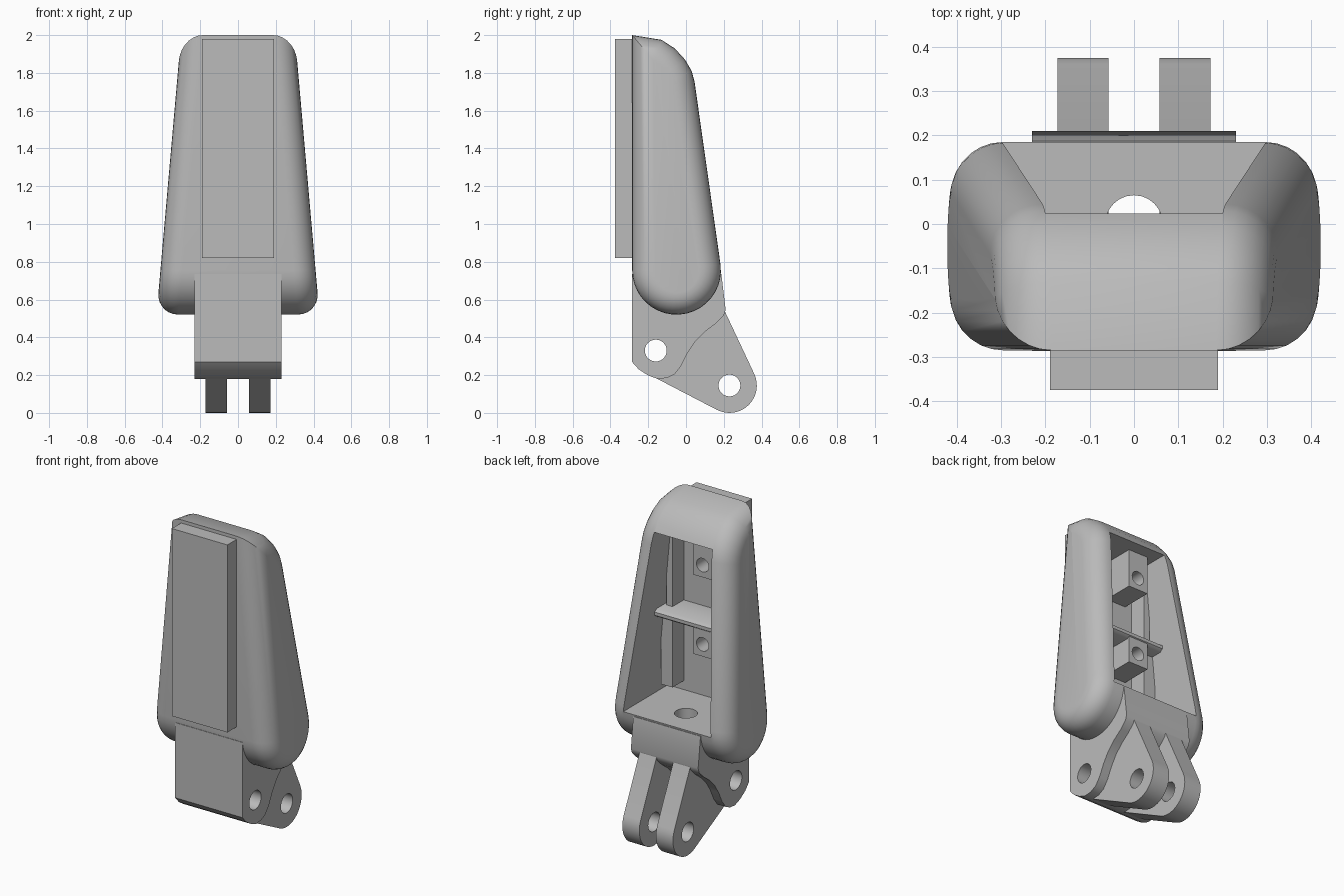
import bpy, bmesh, math
from mathutils import Vector

if "Cube" in bpy.data.objects:
    bpy.data.objects.remove(bpy.data.objects["Cube"])

grey = bpy.data.materials.new("plain_grey")
grey.use_nodes = True
GREY = (0.5, 0.5, 0.5, 1)
grey.diffuse_color = GREY
grey.node_tree.nodes["Principled BSDF"].inputs["Base Color"].default_value = GREY


def make(name, bm):
    """Turn a bmesh into a grey object."""
    bmesh.ops.recalc_face_normals(bm, faces=bm.faces)
    mesh = bpy.data.meshes.new(name)
    bm.to_mesh(mesh)
    bm.free()
    mesh.materials.append(grey)
    ob = bpy.data.objects.new(name, mesh)
    bpy.context.collection.objects.link(ob)
    return ob


def loft(name, rings):
    """Skin matching rings of points and cap both ends."""
    bm = bmesh.new()
    rows = [[bm.verts.new(p) for p in ring] for ring in rings]
    n = len(rows[0])
    for a, b in zip(rows, rows[1:]):
        for i in range(n):
            j = (i + 1) % n
            bm.faces.new((a[i], a[j], b[j], b[i]))
    bm.faces.new(rows[0])
    bm.faces.new(rows[-1])
    return make(name, bm)


def side_prism(name, profile, x0, x1):
    return loft(name, [[(x, y, z) for y, z in profile] for x in (x0, x1)])


def box(name, x, y, z):
    return side_prism(name, [(y[0], z[0]), (y[1], z[0]), (y[1], z[1]), (y[0], z[1])], *x)


def arc(cy, cz, r, start, end, steps):
    angles = [math.radians(start + (end - start) * i / steps) for i in range(steps + 1)]
    return [(cy + r * math.cos(a), cz + r * math.sin(a)) for a in angles]


def rod(axis, centre, r, length):
    """Round cutter along an axis."""
    u, v = [Vector([float(i == k) for i in range(3)]) for k in range(3) if k != axis]
    d = Vector([float(i == axis) for i in range(3)]) * length / 2
    circle = arc(0, 0, r, 0, 345, 23)
    c = Vector(centre)
    return loft("cutter", [[c + s * d + u * a + v * b for a, b in circle] for s in (-1, 1)])


def cut(ob, *cutters):
    for c in cutters:
        c.hide_render = True
        mod = ob.modifiers.new("cut", 'BOOLEAN')
        mod.operation = 'DIFFERENCE'
        mod.solver = 'EXACT'
        mod.object = c
        bpy.context.view_layer.objects.active = ob
        bpy.ops.object.modifier_apply(modifier=mod.name)
        bpy.data.objects.remove(c)


def smooth(ob, angle=30):
    bpy.ops.object.select_all(action='DESELECT')
    ob.select_set(True)
    bpy.context.view_layer.objects.active = ob
    bpy.ops.object.shade_smooth_by_angle(angle=math.radians(angle))


def inset(profile, d):
    """Offset a counter-clockwise profile inward with mitred corners."""
    out = []
    n = len(profile)
    for i in range(n):
        p0, p, p1 = (Vector(profile[k % n]) for k in (i - 1, i, i + 1))
        e0, e1 = (p - p0).normalized(), (p1 - p).normalized()
        n0, n1 = Vector((-e0.y, e0.x)), Vector((-e1.y, e1.x))
        out.append(p + (n0 + n1) * d / (1 + n0.dot(n1)))
    return out


# Housing: side profile with rounded rims and tapering flanks
profile = arc(-0.05, 0.755, 0.235, 180, 367, 20)
profile += [(0.045, 1.755), (0.03, 1.81), (-0.005, 1.87), (-0.06, 1.93),
            (-0.13, 1.975), (-0.285, 2.0)]
R = 0.115
half = []
for i in range(8):
    t = math.radians(90 * i / 7)
    ring = inset(profile, R * (1 - math.cos(t)))
    half.append([(0.42 - 0.088 * (z - 0.65) - R + R * math.sin(t), y, z) for y, z in ring])
mirrored = [[(-x, y, z) for x, y, z in ring] for ring in reversed(half)]
housing = loft("housing", mirrored + half)

# Open back: tapered pocket and a drain hole in its floor
outline = [(-0.3, 0.745), (0.3, 0.745), (0.2, 1.82), (-0.2, 1.82)]
pocket = loft("cutter", [[(x, y, z) for x, z in outline] for y in (-0.25, 0.4)])
cut(housing, pocket, rod(2, (0, 0, 0.6), 0.065, 0.8))
smooth(housing)

# Front plate
box("front_plate", (-0.19, 0.19), (-0.375, -0.27), (0.82, 1.98))

# Hinge block under the housing
block = [(-0.286, 0.735), (-0.286, 0.27), (-0.25, 0.23), (-0.2, 0.198), (-0.15, 0.18),
         (-0.1, 0.185), (-0.06, 0.205), (-0.025, 0.25), (0.01, 0.32), (0.05, 0.38),
         (0.1, 0.43), (0.16, 0.475), (0.2, 0.515), (0.21, 0.545), (0.187, 0.735)]
hinge_block = side_prism("hinge_block", block, -0.23, 0.23)
cut(hinge_block, rod(0, (0, -0.16, 0.33), 0.058, 1), rod(2, (0, 0, 0.5), 0.065, 1))
smooth(hinge_block)

# Two hinge lugs
lug = [(-0.1, 0.42), (-0.19, 0.2)] + arc(0.23, 0.145, 0.145, -117, 25, 16)
lug += [(0.207, 0.535), (0.19, 0.6)]
for side, x0, x1 in (("left", 0.057, 0.173), ("right", -0.173, -0.057)):
    ob = side_prism(side + "_hinge_lug", lug, x0, x1)
    cut(ob, rod(0, (0, 0.23, 0.145), 0.058, 1), rod(0, (0, -0.16, 0.33), 0.058, 1))
    smooth(ob)

# Pocket interior: cross rib, side ledges and drilled screw pads
rib = [(-0.26, 1.25), (-0.07, 1.25), (-0.05, 1.265), (-0.05, 1.285), (-0.07, 1.3), (-0.26, 1.3)]
smooth(side_prism("cross_rib", rib, -0.25, 0.25), 50)
for side, s in (("left", 1), ("right", -1)):
    for level, z0, z1, edge in (("lower", 0.8, 1.26, 0.27), ("upper", 1.29, 1.75, 0.23)):
        x = sorted((s * 0.19, s * edge))
        box(f"{level}_{side}_ledge", x, (-0.26, -0.14), (z0, z1))
for level, z0, z1 in (("lower", 1.095, 1.26), ("upper", 1.585, 1.83)):
    pad = box(level + "_screw_pad", (-0.145, -0.01), (-0.26, -0.055), (z0, z1))
    cut(pad, rod(1, (-0.075, -0.05, z0 + 0.075), 0.042, 0.3))
    smooth(pad)
